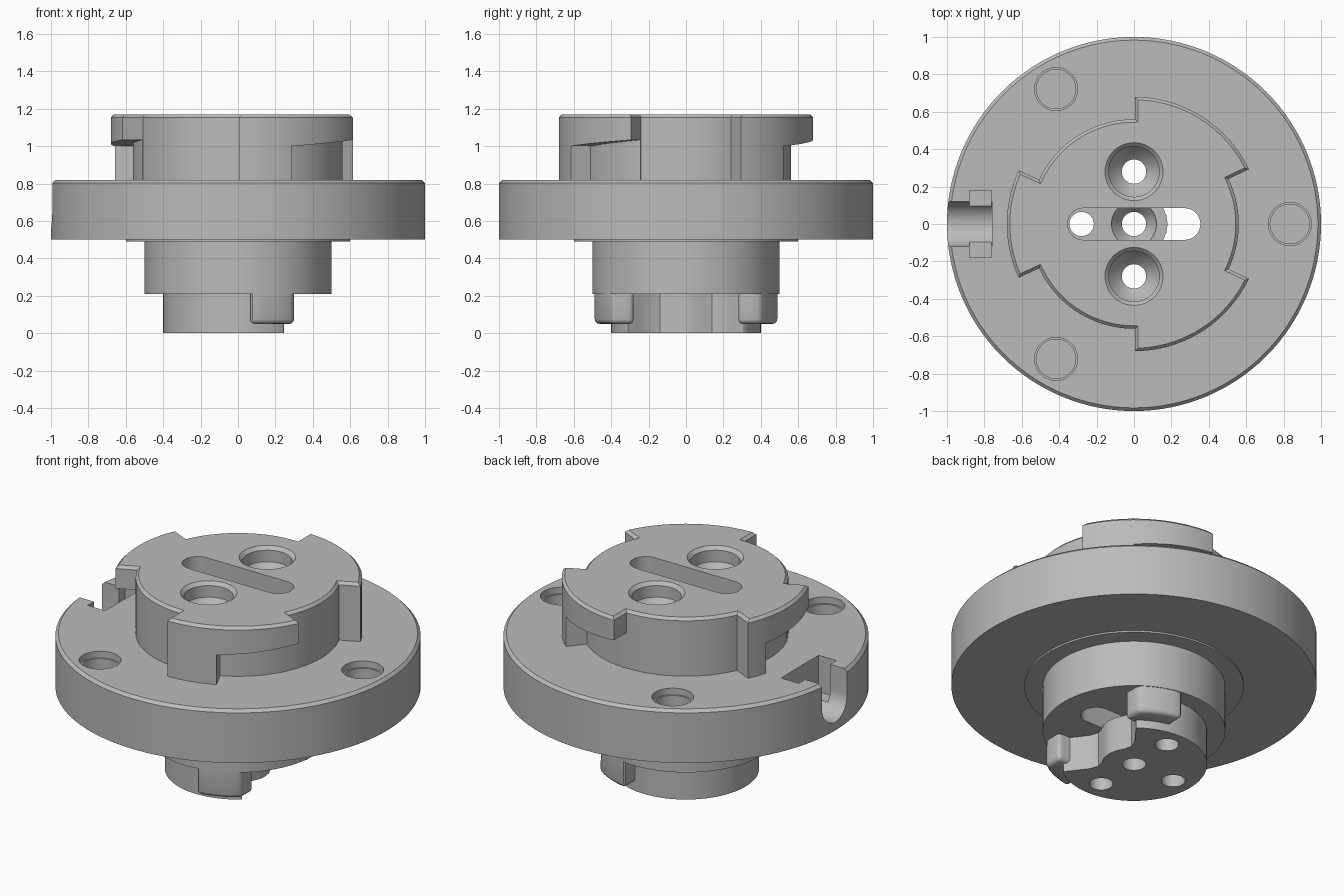
import bpy, bmesh
from math import sin, cos, radians, pi

cube = bpy.data.objects.get("Cube")
if cube:
    bpy.data.objects.remove(cube, do_unlink=True)

metal = bpy.data.materials.new("plain_grey")
metal.use_nodes = True
grey = (0.5, 0.5, 0.5, 1)
metal.diffuse_color = grey
metal.node_tree.nodes["Principled BSDF"].inputs["Base Color"].default_value = grey


def polar(r, deg):
    return r * cos(radians(deg)), r * sin(radians(deg))


def arc(r, start, end, n):
    return [polar(r, start + (end - start) * i / n) for i in range(n + 1)]


def loft(name, loops, bevel=None):
    """Bridge equal-length loops, cap both ends; bevel = (edge rule, width, segments)."""
    bm = bmesh.new()
    rings = [[bm.verts.new(p) for p in loop] for loop in loops]
    n = len(rings[0])
    for a, b in zip(rings, rings[1:]):
        for i in range(n):
            j = (i + 1) % n
            bm.faces.new((a[i], a[j], b[j], b[i]))
    bm.faces.new(rings[0])
    bm.faces.new(rings[-1])
    bmesh.ops.recalc_face_normals(bm, faces=bm.faces)
    if bevel:
        rule, width, segments = bevel
        bmesh.ops.bevel(bm, geom=[e for e in bm.edges if rule(e)], offset=width,
                        segments=segments, profile=0.5, affect='EDGES')
    mesh = bpy.data.meshes.new(name)
    bm.to_mesh(mesh)
    bm.free()
    mesh.materials.append(metal)
    ob = bpy.data.objects.new(name, mesh)
    bpy.context.collection.objects.link(ob)
    return ob


def lathe(name, profile, x=0, y=0, n=48):
    rings = []
    for r, z in profile:
        rings.append([(x + r * cos(2 * pi * i / n), y + r * sin(2 * pi * i / n), z)
                      for i in range(n)])
    return loft(name, rings)


def prism(name, outline, z0, z1, bevel=None):
    return loft(name, [[(x, y, z) for x, y in outline] for z in (z0, z1)], bevel)


def cut(targets, cutters):
    for ob in targets:
        bpy.context.view_layer.objects.active = ob
        for c in cutters:
            m = ob.modifiers.new("cut", 'BOOLEAN')
            m.operation, m.solver, m.object = 'DIFFERENCE', 'EXACT', c
            bpy.ops.object.modifier_apply(modifier=m.name)
    for c in cutters:
        bpy.data.objects.remove(c, do_unlink=True)


# Flange, thin collar and hub in one turned body
BASE, TOP = 0.82, 1.17
flange = lathe("flange_and_hub", [(0.5, 0.21), (0.5, 0.49), (0.6, 0.49), (0.6, 0.5), (1, 0.5),
                                  (1, 0.803), (0.983, BASE)], n=128)

# Bayonet head: round core with three lugs, as (start, post end, lug end) in degrees
lugs = [(25.5, 50, 89.5), (155, 165, 205), (270.5, 295, 334.5)]
outline = []
for i, (start, post, end) in enumerate(lugs):
    following = lugs[(i + 1) % 3][0] + (360 if i == 2 else 0)
    outline += arc(0.68, start, end, 24) + arc(0.56, end, following, 24)


def top_edge(e):
    return all(v.co.z > TOP - 0.001 for v in e.verts)


head = prism("bayonet_head", outline, BASE, TOP, (top_edge, 0.016, 1))

# Sloped undercut below each lug, leaving a stop post
undercuts = []
for start, post, end in lugs:
    loops = []
    for i in range(25):
        t = i / 24
        a = post + (end + 1.5 - post) * t
        z = 1.0 + 0.035 * t
        loops.append([(*polar(r, a), h) for r, h in
                      ((0.562, 0.8), (0.8, 0.8), (0.8, z), (0.562, z))])
    undercuts.append(loft("undercut", loops))
cut([head], undercuts)

# Lower boss with a wavy cut-away side
wave = [(0.245, 0.31), (0.2, 0.25), (0.155, 0.19), (0.137, 0.14), (0.15, 0.095), (0.172, 0.05)]
side = wave + [(0.18, 0)] + [(x, -y) for x, y in reversed(wave)]
boss = prism("lower_boss", arc(0.4, 53, 307, 64) + side[::-1], 0, 0.21)

# Through slot in head and hub
slot = prism("slot", arc(0.085, -90, 90, 16), 0.1, 1.3)
bpy.data.objects.remove(slot, do_unlink=True)
ends = [(x + 0.27, y) for x, y in arc(0.085, -90, 90, 16)]
ends += [(x - 0.27, y) for x, y in arc(0.085, 90, 270, 16)]
cut([head, flange], [prism("slot", ends, 0.1, 1.3)])

# Two countersunk screw holes through everything
screws = [lathe("screw_hole", [(0.065, -0.1), (0.065, 1.0), (0.1, 1.03), (0.135, 1.08),
                               (0.135, 1.15), (0.155, TOP), (0.155, 1.3)], 0, s * 0.28)
          for s in (1, -1)]
cut([head, flange, boss], screws)

# Centre and side holes in the boss
cut([boss], [lathe("centre_hole", [(0.065, -0.1), (0.065, 0.13), (0.12, 0.2), (0.12, 0.3)]),
             lathe("side_hole", [(0.065, -0.1), (0.065, 0.3)], -0.28, 0)])

# Three stepped pockets and the rim notch with its cross slot
pockets = [lathe("pocket", [(0.105, 0.71), (0.105, 0.78), (0.115, 0.78), (0.115, 0.9)],
                 *polar(0.833, a)) for a in (0, 120, 240)]
u_shape = [(y, z + 0.67) for y, z in arc(0.12, 180, 360, 24)] + [(0.12, 0.9), (-0.12, 0.9)]
notch = loft("notch", [[(x, y, z) for y, z in u_shape] for x in (-1.1, -0.76)])
cross = prism("cross_slot", [(-0.88, -0.18), (-0.761, -0.18), (-0.761, 0.18), (-0.88, 0.18)],
              0.6, 0.9)
cut([flange], pockets + [notch, cross])

# Pair of rounded drive tabs under the hub


def tab_edge(e):
    a, b = e.verts
    low = a.co.z < 0.06 and b.co.z < 0.06
    upright = abs(a.co.z - b.co.z) > 0.1 and e.calc_face_angle(0) > 0.6
    return low or upright


tabs = []
for s, label in ((1, "back"), (-1, "front")):
    shape = [(0.065, 0.28), (0.3, 0.28)] + arc(0.497, 53, 82.5, 4)
    tabs.append(prism(label + "_drive_tab", [(x, s * y) for x, y in shape], 0.05, 0.22,
                      (tab_edge, 0.025, 3)))

# Smooth round walls, keep machined edges sharp
bpy.ops.object.select_all(action='DESELECT')
for ob in [flange, head, boss] + tabs:
    ob.select_set(True)
bpy.context.view_layer.objects.active = flange
bpy.ops.object.shade_smooth_by_angle(angle=radians(30))
